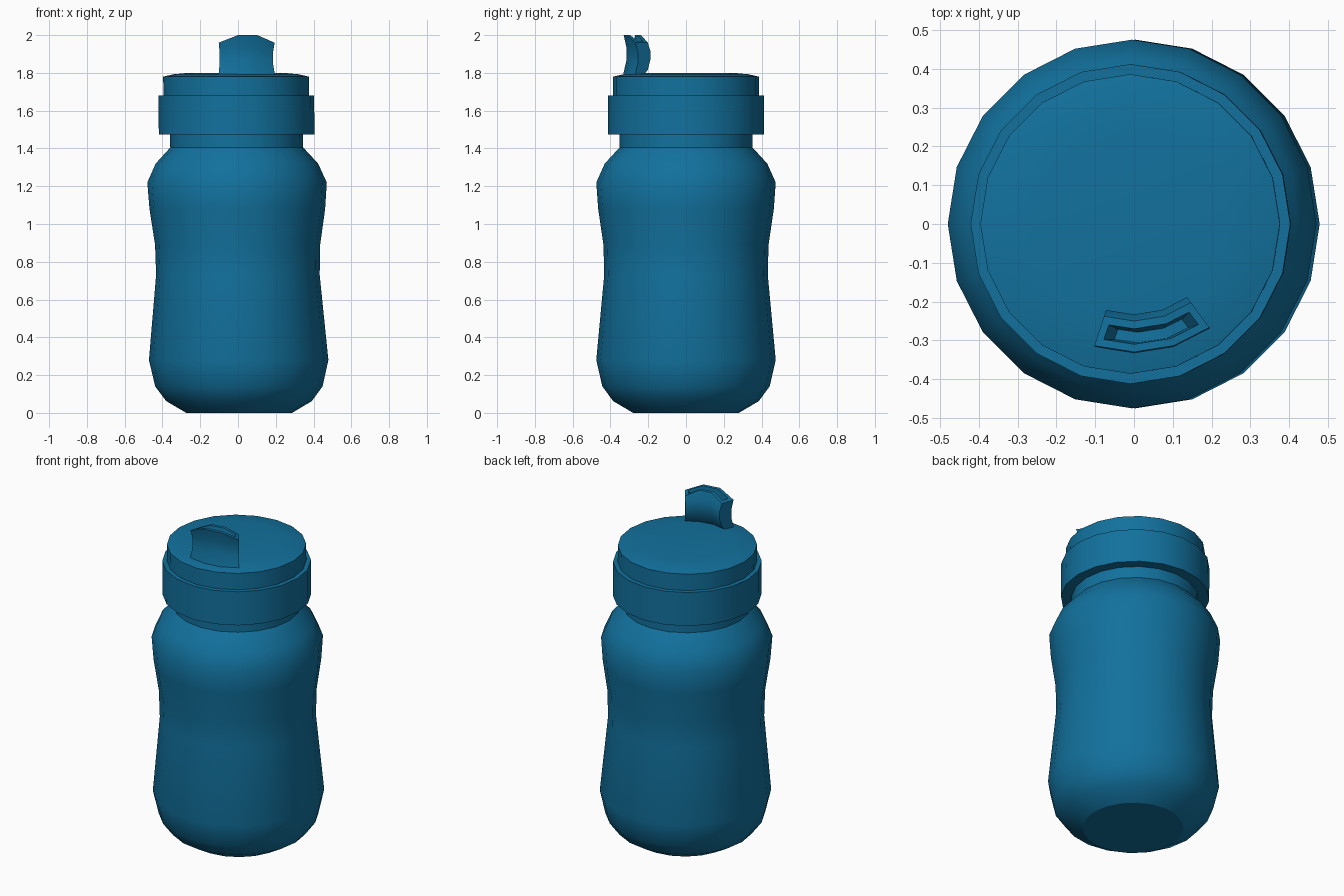
import bpy, bmesh
from math import sin, cos, pi, radians

if "Cube" in bpy.data.objects:
    bpy.data.objects.remove(bpy.data.objects["Cube"])

SIDES = 20
blue = bpy.data.materials.new("blue_plastic")
blue.diffuse_color = (0.006, 0.165, 0.34, 1)
blue.use_nodes = True
blue.node_tree.nodes["Principled BSDF"].inputs["Base Color"].default_value = blue.diffuse_color


def finish(name, bm, angle=29):
    bmesh.ops.recalc_face_normals(bm, faces=bm.faces)
    me = bpy.data.meshes.new(name)
    bm.to_mesh(me)
    bm.free()
    ob = bpy.data.objects.new(name, me)
    bpy.context.collection.objects.link(ob)
    me.materials.append(blue)
    bpy.ops.object.select_all(action='DESELECT')
    ob.select_set(True)
    bpy.context.view_layer.objects.active = ob
    bpy.ops.object.shade_smooth_by_angle(angle=radians(angle))


def lathe(name, profile):
    """Closed solid of revolution; the bottle leans very slightly to -x."""
    bm = bmesh.new()
    rings = [[bm.verts.new((r * cos(2 * pi * i / SIDES) + 0.006 - 0.009 * z,
                            r * sin(2 * pi * i / SIDES), z))
              for i in range(SIDES)] for r, z in profile]
    for a, b in zip(rings, rings[1:]):
        for i in range(SIDES):
            j = (i + 1) % SIDES
            bm.faces.new((a[i], a[j], b[j], b[i]))
    bm.faces.new(rings[0][::-1])
    bm.faces.new(rings[-1])
    finish(name, bm)


# Bottle with waist and neck
lathe("bottle_body", [(0.28, 0), (0.385, 0.062), (0.443, 0.14), (0.475, 0.28),
                      (0.433, 0.73), (0.437, 0.89), (0.465, 1.08),
                      (0.475, 1.22), (0.43, 1.32), (0.352, 1.405),
                      (0.352, 1.50)])
# Screw collar and lid
lathe("screw_collar", [(0.412, 1.475), (0.412, 1.68)])
lathe("lid", [(0.386, 1.66), (0.386, 1.78), (0.33, 1.793), (0.25, 1.80)])

# Drinking spout: arc-shaped, pinched at the front, bulging at the back
bm = bmesh.new()
section = [(0.335, 0.0), (0.315, 0.4), (0.315, 0.7), (0.33, 1.0),
           (0.25, 1.0), (0.233, 0.75), (0.233, 0.5), (0.25, 0.2),
           (0.285, 0.0)]
base = 1.78
loops = []
for deg, top in [(-18, 1.96), (0, 2.0), (18, 2.0), (36, 1.96)]:
    a = radians(deg)
    loops.append([bm.verts.new((r * sin(a), -r * cos(a),
                                base + t * (top - base)))
                  for r, t in section])
n = len(section)
top_faces = []
for a, b in zip(loops, loops[1:]):
    for i in range(n):
        j = (i + 1) % n
        f = bm.faces.new((a[i], a[j], b[j], b[i]))
        if i == 3:
            top_faces.append(f)
bm.faces.new(loops[0])
bm.faces.new(loops[-1])
bmesh.ops.recalc_face_normals(bm, faces=bm.faces)
# Recessed mouth opening
bmesh.ops.inset_region(bm, faces=top_faces, thickness=0.02, use_even_offset=True)
bmesh.ops.inset_region(bm, faces=top_faces, thickness=0.006, depth=-0.05,
                       use_even_offset=True)
finish("spout", bm, 32)
